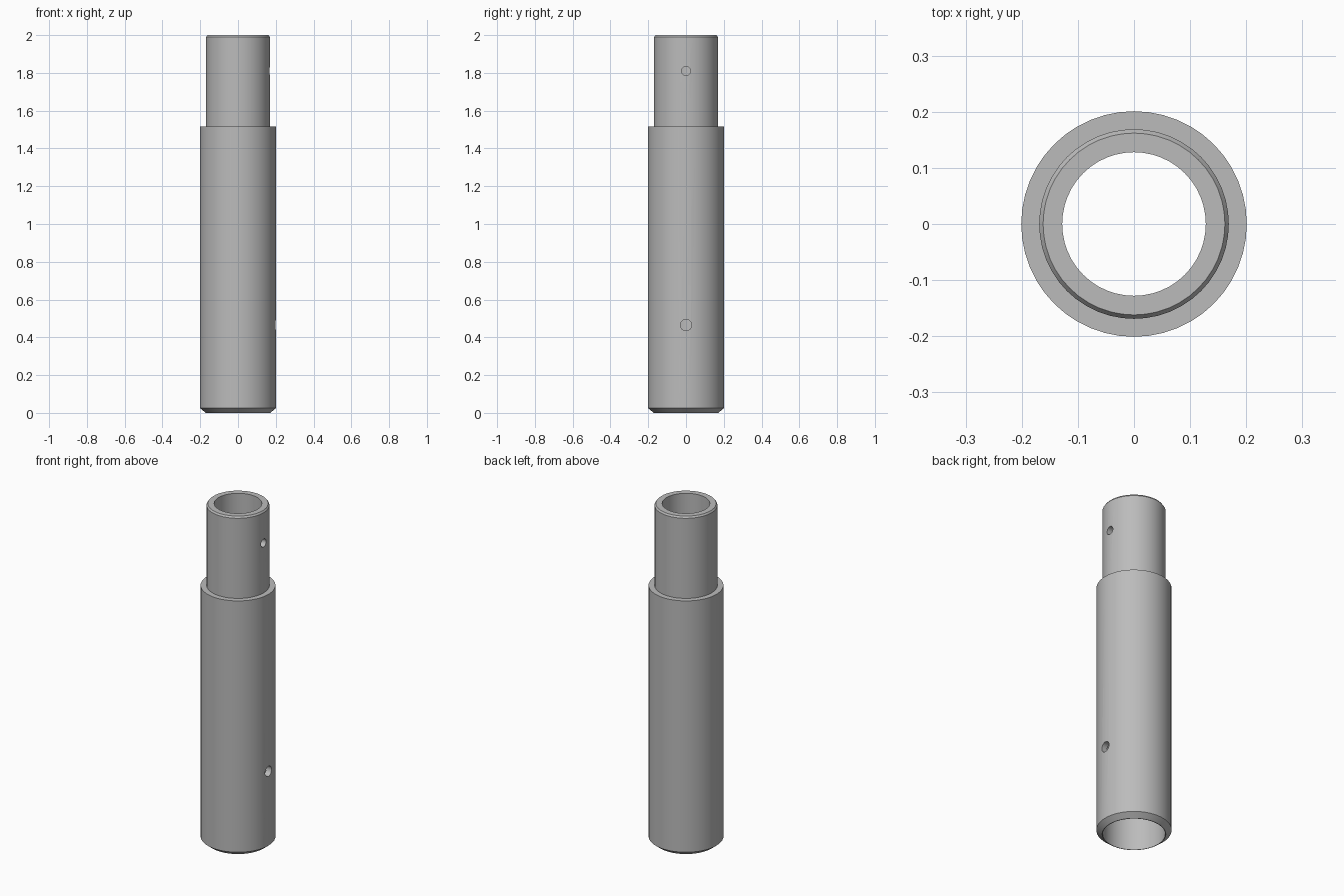
import bpy
import bmesh
import math
from mathutils import Matrix

cube = bpy.data.objects.get("Cube")
if cube:
    bpy.data.objects.remove(cube, do_unlink=True)

SIDES = 48

steel = bpy.data.materials.new("grey_steel")
steel.use_nodes = True
grey = (0.5, 0.5, 0.5, 1)
steel.diffuse_color = grey
steel.node_tree.nodes["Principled BSDF"].inputs["Base Color"].default_value = grey


def add_object(name, bm):
    bmesh.ops.recalc_face_normals(bm, faces=bm.faces)
    mesh = bpy.data.meshes.new(name)
    bm.to_mesh(mesh)
    bm.free()
    mesh.materials.append(steel)
    obj = bpy.data.objects.new(name, mesh)
    bpy.context.collection.objects.link(obj)
    return obj


def lathe(name, profile):
    """Revolve a closed (radius, height) profile around z."""
    bm = bmesh.new()
    verts = [bm.verts.new((r, 0, z)) for r, z in profile]
    edges = [bm.edges.new((a, b)) for a, b in zip(verts, verts[1:] + verts[:1])]
    bmesh.ops.spin(bm, geom=verts + edges, cent=(0, 0, 0), axis=(0, 0, 1),
                   angle=math.tau, steps=SIDES, use_merge=True)
    bmesh.ops.remove_doubles(bm, verts=bm.verts, dist=0.0001)
    return add_object(name, bm)


def drill(target, z, radius):
    """Cut a pin hole through the +x wall only."""
    bm = bmesh.new()
    place = Matrix.Translation((0.2, 0, z)) @ Matrix.Rotation(math.pi / 2, 4, 'Y')
    bmesh.ops.create_cone(bm, cap_ends=True, segments=24, radius1=radius,
                          radius2=radius, depth=0.24, matrix=place)
    cutter = add_object("pin_hole_cutter", bm)
    cutter.hide_render = True
    mod = target.modifiers.new("pin_hole", 'BOOLEAN')
    mod.operation = 'DIFFERENCE'
    mod.solver = 'EXACT'
    mod.object = cutter
    bpy.context.view_layer.objects.active = target
    bpy.ops.object.modifier_apply(modifier=mod.name)
    bpy.data.objects.remove(cutter, do_unlink=True)


# Stepped tube: chamfered socket below, shoulder, narrower spigot above
tube = lathe("stepped_tube", [
    (0.17, 0), (0.201, 0.025), (0.201, 1.515), (0.169, 1.515),
    (0.169, 1.99), (0.162, 2), (0.128, 2), (0.128, 0.75), (0.167, 0.75), (0.167, 0),
])

# Pin holes in the spigot and the socket
drill(tube, 1.81, 0.024)
drill(tube, 0.465, 0.03)

bpy.ops.object.select_all(action='DESELECT')
tube.select_set(True)
bpy.context.view_layer.objects.active = tube
bpy.ops.object.shade_smooth_by_angle(angle=math.radians(30))
